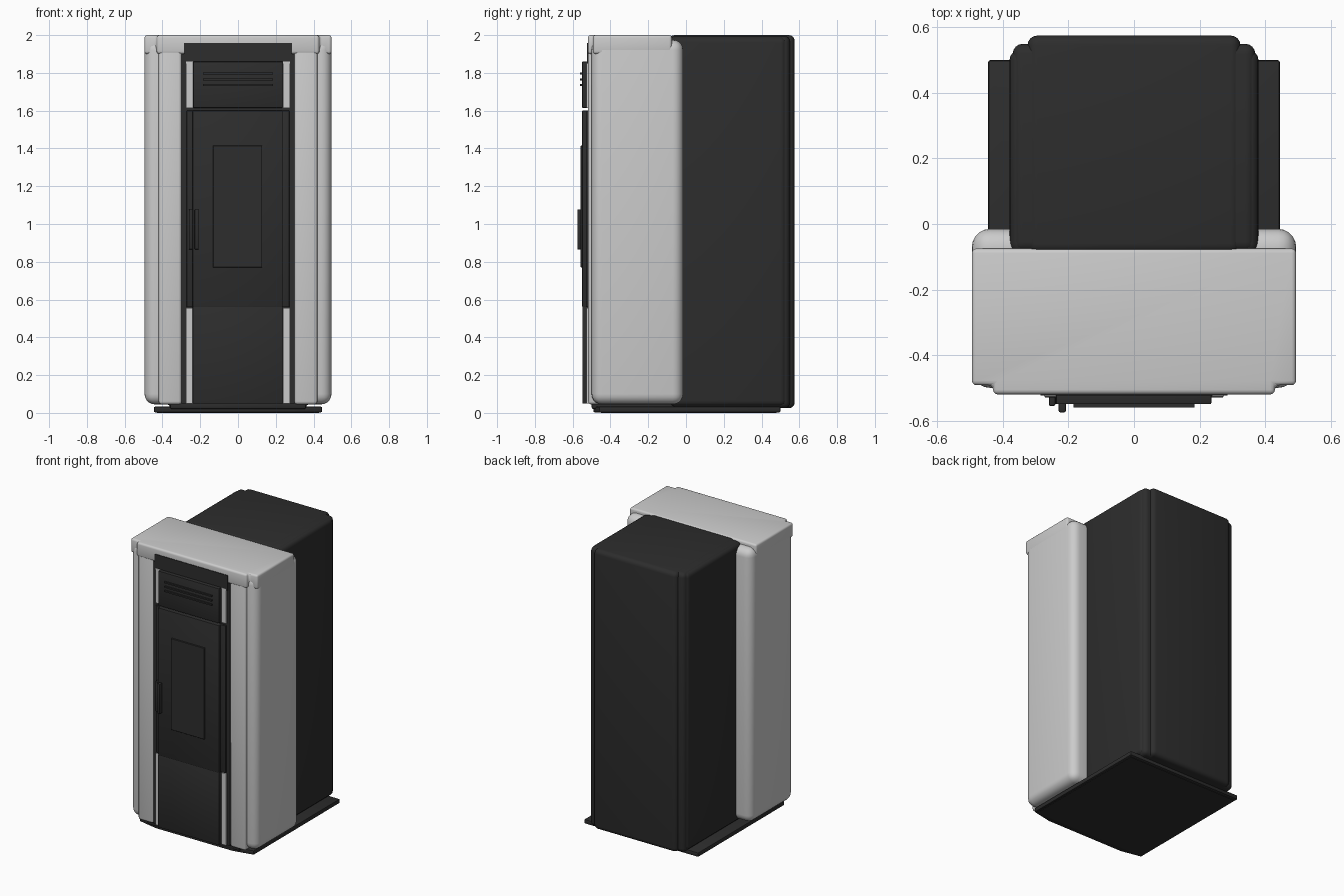
import bpy, bmesh

if "Cube" in bpy.data.objects:
    bpy.data.objects.remove(bpy.data.objects["Cube"])


def colour(name, v):
    m = bpy.data.materials.new(name)
    m.diffuse_color = (v, v, v, 1)
    m.use_nodes = True
    m.node_tree.nodes["Principled BSDF"].inputs["Base Color"].default_value = m.diffuse_color
    return m


white = colour("light grey enamel", 0.6)
black = colour("black steel", 0.026)


def finish(ob, mat, radius, segments):
    bpy.context.collection.objects.link(ob)
    ob.data.materials.append(mat)
    bpy.context.view_layer.objects.active = ob
    ob.select_set(True)
    if radius:
        b = ob.modifiers.new("rounding", "BEVEL")
        b.width, b.segments = radius, segments
        b.limit_method = 'ANGLE'
        b.angle_limit = 0.2
        bpy.ops.object.modifier_apply(modifier=b.name)
        bpy.ops.object.shade_smooth_by_angle(angle=0.6)
    ob.select_set(False)
    return ob


def prism(name, outline, z0, z1, mat, radius=0.0, segments=3):
    """Extrude an (x, y) outline from z0 to z1 and round its edges."""
    bm = bmesh.new()
    face = bm.faces.new([bm.verts.new((x, y, z0)) for x, y in outline])
    ext = bmesh.ops.extrude_face_region(bm, geom=[face])
    for v in ext["geom"]:
        if isinstance(v, bmesh.types.BMVert):
            v.co.z = z1
    bmesh.ops.recalc_face_normals(bm, faces=bm.faces)
    me = bpy.data.meshes.new(name)
    bm.to_mesh(me)
    bm.free()
    return finish(bpy.data.objects.new(name, me), mat, radius, segments)


def box(name, x0, x1, y0, y1, z0, z1, mat, radius=0.0, segments=3):
    return prism(name, [(x0, y0), (x1, y0), (x1, y1), (x0, y1)], z0, z1, mat, radius, segments)


def mirrored(half):
    return half + [(-x, y) for x, y in reversed(half)]


# base plate with a slightly bowed front, and a plinth above it
prism("base_plate", mirrored([(0.3, -0.49), (0.445, -0.46), (0.445, 0.5)]), 0.003, 0.033, black, 0.006, 2)
box("base_foot", -0.43, 0.43, -0.45, 0.48, 0, 0.01, black)
box("plinth", -0.36, 0.36, -0.5, 0.5, 0.02, 0.06, black, 0.01, 2)

# rear body: three overlapping rounded shells giving stepped back corners
box("rear_body_side_shell", -0.38, 0.38, -0.09, 0.53, 0.035, 1.99, black, 0.03, 4)
box("rear_body_corner_shell", -0.37, 0.37, -0.085, 0.55, 0.025, 1.995, black, 0.03, 4)
box("rear_body_back_shell", -0.325, 0.325, -0.09, 0.575, 0.025, 2.0, black, 0.03, 4)

# light side cheeks and front pillars
for side, s in (("left", -1), ("right", 1)):
    def side_box(name, xa, xb, *rest):
        lo, hi = sorted((s * xa, s * xb))
        return box(side + "_" + name, lo, hi, *rest)

    side_box("cheek", 0.3, 0.495, -0.5, -0.015, 0.045, 1.975, white, 0.055, 5)
    side_box("front_pillar", 0.298, 0.42, -0.518, -0.2, 0.045, 1.95, white, 0.016, 3)
    side_box("lower_trim", 0.238, 0.275, -0.526, -0.5, 0.05, 0.555, white)
    side_box("upper_trim", 0.238, 0.275, -0.526, -0.5, 1.615, 1.86, white)
    # side rim of the door
    side_box("door_rim", 0.23, 0.272, -0.53, -0.5, 0.56, 1.6, black, 0.003, 2)
    # short dark post beside the trims
    side_box("recess_edge", 0.277, 0.3, -0.515, -0.45, 0.05, 1.9, black)

# top cap with stepped front corners
prism("top_cap", mirrored([(0.43, -0.52), (0.43, -0.492), (0.495, -0.492), (0.495, -0.075)]),
      1.9, 2.0, white, 0.014, 3)

# dark front recess
box("front_back_panel", -0.298, 0.298, -0.517, -0.08, 0.05, 1.9, black)
box("recess_header", -0.285, 0.285, -0.524, -0.45, 1.85, 1.957, black)

# vent panel and its slats
box("vent_panel", -0.238, 0.236, -0.55, -0.5, 1.615, 1.86, black, 0.004, 2)
for z in (1.735, 1.765, 1.797):
    box("vent_slat", -0.185, 0.185, -0.56, -0.54, z - 0.005, z + 0.005, black)

# door, window and lower panel
box("door", -0.24, 0.236, -0.55, -0.5, 0.56, 1.6, black, 0.004, 2)
box("lower_panel", -0.24, 0.236, -0.549, -0.5, 0.05, 0.562, black, 0.003, 2)
box("window", -0.133, 0.128, -0.558, -0.54, 0.77, 1.415, black, 0.002, 1)

# two handle bars
box("handle_outer_bar", -0.26, -0.24, -0.555, -0.51, 0.865, 1.077, black, 0.005, 2)
box("handle_inner_bar", -0.23, -0.208, -0.575, -0.54, 0.865, 1.077, black, 0.005, 2)
